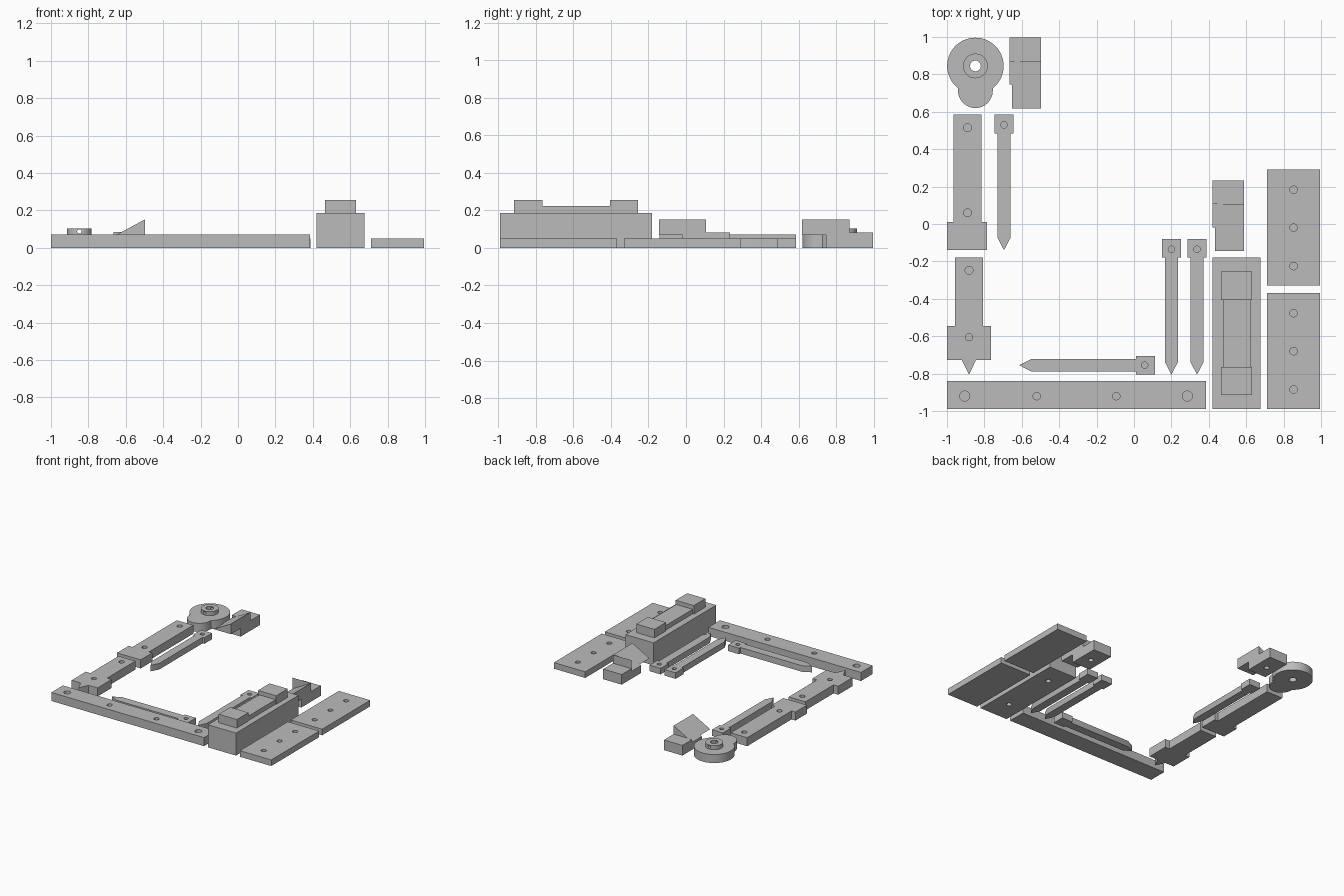
import bpy, bmesh, math
from mathutils import Matrix

if "Cube" in bpy.data.objects:
    bpy.data.objects.remove(bpy.data.objects["Cube"])

grey = bpy.data.materials.new("plain grey")
grey.diffuse_color = (0.5, 0.5, 0.5, 1)
grey.use_nodes = True
grey.node_tree.nodes["Principled BSDF"].inputs["Base Color"].default_value = grey.diffuse_color

# Axis maps turn (u, v, extrude) into world x, y, z
FLAT = Matrix.Identity(3)
ALONG_X = Matrix(((0, 0, 1), (1, 0, 0), (0, 1, 0)))
ALONG_Y = Matrix(((1, 0, 0), (0, 0, 1), (0, 1, 0)))


def prism(name, pts, lo, hi, axes=FLAT):
    """Extrude a closed outline between two levels."""
    bm = bmesh.new()
    face = bm.faces.new([bm.verts.new(axes @ Matrix.Translation((u, v, lo)).translation) for u, v in pts])
    ext = bmesh.ops.extrude_face_region(bm, geom=[face])
    verts = [g for g in ext["geom"] if isinstance(g, bmesh.types.BMVert)]
    bmesh.ops.translate(bm, verts=verts, vec=axes.col[2] * (hi - lo))
    bmesh.ops.recalc_face_normals(bm, faces=bm.faces)
    mesh = bpy.data.meshes.new(name)
    bm.to_mesh(mesh)
    bm.free()
    mesh.materials.append(grey)
    ob = bpy.data.objects.new(name, mesh)
    bpy.context.collection.objects.link(ob)
    return ob


def rect(x0, x1, y0, y1):
    return [(x0, y0), (x1, y0), (x1, y1), (x0, y1)]


def arc(cx, cy, r, a0, a1, n):
    return [(cx + r * math.cos(math.radians(a0 + (a1 - a0) * i / n)),
             cy + r * math.sin(math.radians(a0 + (a1 - a0) * i / n))) for i in range(n + 1)]


def circle(cx, cy, r, n=32):
    return arc(cx, cy, r, 0, 360, n)[:-1]


def combine(ob, tool, op="DIFFERENCE"):
    """Apply a boolean and discard the tool."""
    mod = ob.modifiers.new("bool", "BOOLEAN")
    mod.operation, mod.object, mod.solver = op, tool, "EXACT"
    bpy.context.view_layer.objects.active = ob
    bpy.ops.object.modifier_apply(modifier=mod.name)
    bpy.data.objects.remove(tool)


def drill(ob, holes, lo, hi):
    for x, y, r in holes:
        combine(ob, prism("drill", circle(x, y, r), lo, hi))


def smooth(ob):
    bpy.ops.object.select_all(action="DESELECT")
    ob.select_set(True)
    bpy.context.view_layer.objects.active = ob
    bpy.ops.object.shade_smooth_by_angle(angle=math.radians(30))


# Long base bar with four blind holes
bar = prism("long_bar", rect(-1, 0.385, -0.99, -0.84), 0, 0.07)
drill(bar, [(-0.905, -0.92, 0.027), (-0.52, -0.92, 0.02),
            (-0.095, -0.92, 0.02), (0.285, -0.92, 0.027)], 0.03, 0.1)
smooth(bar)

# Two flat plates
for i, y0 in enumerate((-0.33, -0.99)):
    plate = prism(f"flat_plate_{i + 1}", rect(0.71, 0.995, y0, y0 + 0.622), 0, 0.05)
    drill(plate, [(0.853, y0 + d, 0.02) for d in (0.105, 0.31, 0.513)], 0.02, 0.1)
    smooth(plate)

# Tall block with a raised rail between two pads, drilled from below
block = prism("tall_block", rect(0.42, 0.675, -0.99, -0.18), 0, 0.185)
combine(block, prism("rail", rect(0.475, 0.625, -0.8, -0.35), 0.1, 0.222), "UNION")
for y in (-0.84, -0.33):
    combine(block, prism("pad", rect(0.465, 0.63, y - 0.075, y + 0.075), 0.1, 0.255), "UNION")
drill(block, [(0.548, -0.81, 0.02), (0.548, -0.35, 0.02)], -0.05, 0.04)
smooth(block)

# Stepped arm and pointed arm
arm = prism("stepped_arm", [(-1, -0.14), (-0.785, -0.14), (-0.785, 0.01), (-0.815, 0.01),
                            (-0.815, 0.585), (-0.965, 0.585), (-0.965, 0.01), (-1, 0.01)], 0, 0.07)
drill(arm, [(-0.89, 0.515, 0.021), (-0.89, 0.06, 0.021)], 0.03, 0.1)
smooth(arm)
arm = prism("pointed_arm", [(-1, -0.728), (-0.92, -0.728), (-0.882, -0.805), (-0.845, -0.728),
                            (-0.765, -0.728), (-0.765, -0.545), (-0.806, -0.545), (-0.806, -0.18),
                            (-0.958, -0.18), (-0.958, -0.545), (-1, -0.545)], 0, 0.07)
drill(arm, [(-0.882, -0.248, 0.021), (-0.882, -0.605, 0.019)], 0.03, 0.1)
smooth(arm)

# Pointed pins with square heads: head end centre and pointing direction
KEY = [(0, -0.05), (0.1, -0.05), (0.1, -0.034), (0.66, -0.034), (0.725, 0),
       (0.66, 0.034), (0.1, 0.034), (0.1, 0.05), (0, 0.05)]
for i, (x, y, deg) in enumerate([(0.2, -0.08, -90), (0.337, -0.08, -90),
                                 (-0.695, 0.585, -90), (0.112, -0.755, 180)]):
    c, s = math.cos(math.radians(deg)), math.sin(math.radians(deg))
    pin = prism(f"pointed_pin_{i + 1}", [(x + u * c - v * s, y + u * s + v * c) for u, v in KEY], 0, 0.05)
    drill(pin, [(x + 0.055 * c, y + 0.055 * s, 0.017)], 0.02, 0.1)
    smooth(pin)

# Ramp blocks: stepped side profile with an undercut, then a sloped top
for i, (x, y) in enumerate([(-0.665, 0.618), (0.42, -0.145)]):
    side = [(0, 0.068), (0.127, 0.068), (0.127, 0), (0.378, 0),
            (0.378, 0.083), (0.252, 0.083), (0.252, 0.152), (0, 0.152)]
    ramp = prism(f"ramp_block_{i + 1}", [(y + u, v) for u, v in side], x, x + 0.168, ALONG_X)
    slope = [(x - 0.0168, 0.052), (x + 0.168, 0.152), (x + 0.168, 0.3), (x - 0.0168, 0.3)]
    combine(ramp, prism("slope", slope, y - 0.05, y + 0.252, ALONG_Y))
    drill(ramp, [(x + 0.084, y + 0.24, 0.02)], -0.05, 0.035)
    smooth(ramp)

# Wheel with a round lobe, a hub, a bore and a cross hole through the hub
cx, cy = -0.848, 0.845
wheel = prism("lobed_wheel", arc(cx, cy, 0.151, -52, 232, 48)
              + arc(cx, 0.713, 0.093, 180, 360, 24), 0, 0.07)
combine(wheel, prism("hub", circle(cx, cy, 0.066, 40), 0.03, 0.103), "UNION")
drill(wheel, [(cx, cy, 0.029)], -0.05, 0.2)
combine(wheel, prism("cross_hole", circle(cx, 0.087, 0.012, 20), cy - 0.1, cy + 0.1, ALONG_Y))
smooth(wheel)
